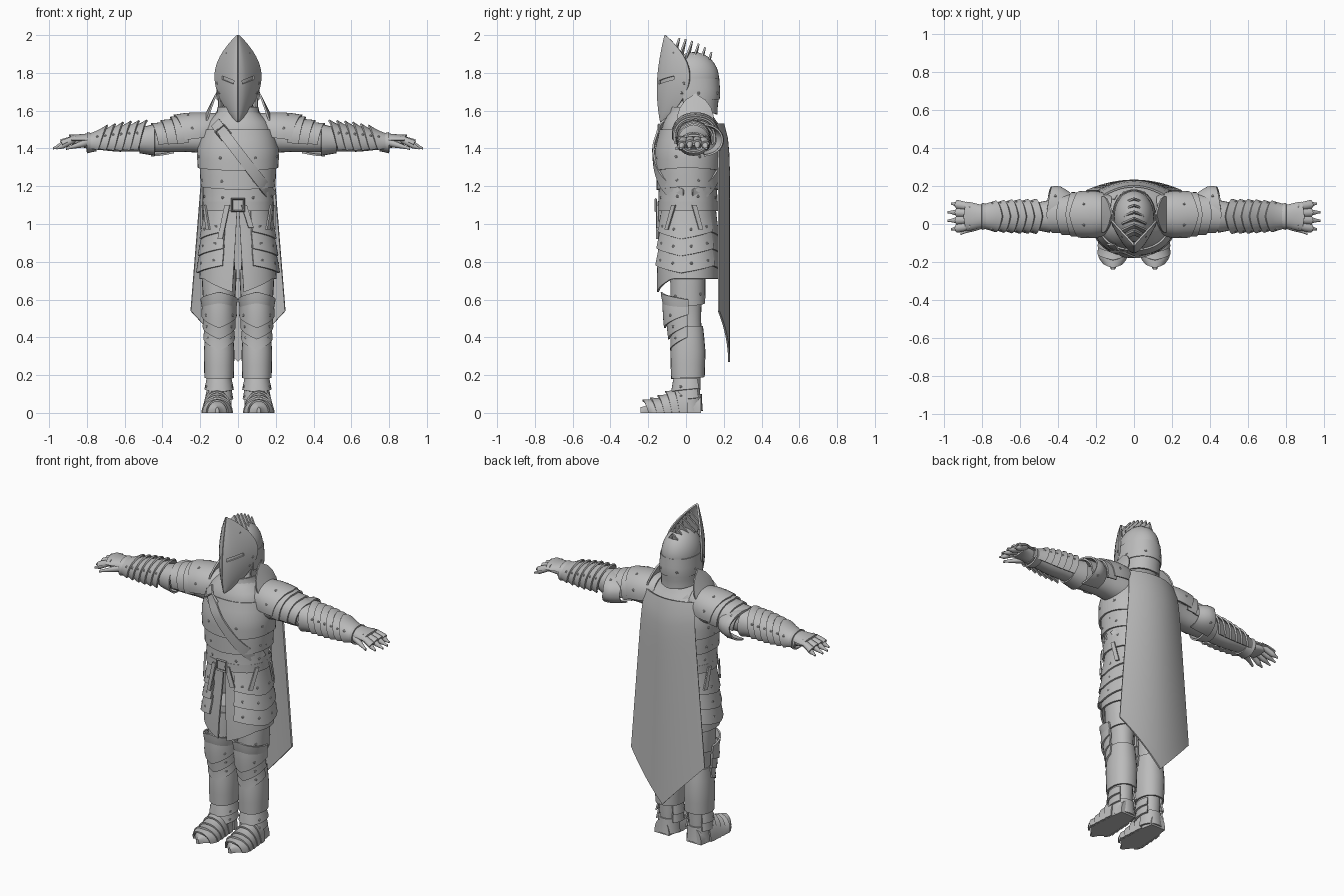
import bpy, bmesh
from math import sin, cos, pi, radians, copysign
from mathutils import Matrix, Vector

if "Cube" in bpy.data.objects:
    bpy.data.objects.remove(bpy.data.objects["Cube"], do_unlink=True)

steel = bpy.data.materials.new("steel_grey")
steel.use_nodes = True
steel.diffuse_color = (0.5, 0.5, 0.5, 1)
steel.node_tree.nodes["Principled BSDF"].inputs["Base Color"].default_value = steel.diffuse_color
BULGE = 2.2
parts = []


def finish(name, bm, thickness, mirror):
    bmesh.ops.recalc_face_normals(bm, faces=bm.faces)
    mesh = bpy.data.meshes.new(name)
    bm.to_mesh(mesh)
    bm.free()
    mesh.materials.append(steel)
    part = bpy.data.objects.new(name, mesh)
    bpy.context.collection.objects.link(part)
    if thickness:
        solidify = part.modifiers.new("Thickness", 'SOLIDIFY')
        solidify.thickness, solidify.offset = thickness, 0
    if mirror:
        part.modifiers.new("Mirror", 'MIRROR')
    parts.append(part)


def skin(name, rows, mirror=True, filled=False, holes=(), rivets=()):
    """Join rows of points into a sheet, or into a filled solid."""
    bm = bmesh.new()
    lines = [[bm.verts.new(p) for p in row] for row in rows]
    for i, (upper, lower) in enumerate(zip(lines, lines[1:])):
        for j in range(len(upper) - 1):
            if (i, j) not in holes:
                bm.faces.new((upper[j], upper[j + 1], lower[j + 1], lower[j]))
    bmesh.ops.remove_doubles(bm, verts=bm.verts, dist=0.0001)
    if filled:
        bmesh.ops.holes_fill(bm, edges=bm.edges)
    for place in rivets:
        bmesh.ops.create_icosphere(bm, subdivisions=1, radius=0.005, matrix=Matrix.Translation(place))
    finish(name, bm, 0 if filled else 0.01, mirror)


def limb(axis, start, *stations, end=None):
    """Body volume: stations of (position, half width, half depth) about a centre line."""
    return axis, Vector(start), Vector(end or start), sorted(stations)


def section(body, pos):
    axis, start, end, stations = body
    first, last = stations[0][0], stations[-1][0]
    for a, b in zip(stations, stations[1:]):
        if pos <= b[0]:
            break
    t = max(0, min(1, (pos - a[0]) / (b[0] - a[0])))
    t *= t * (3 - 2 * t)
    centre = start.lerp(end, (pos - first) / (last - first))
    return *centre, a[1] + (b[1] - a[1]) * t, a[2] + (b[2] - a[2]) * t


def surface(body, pos, angle, gap=0.0, shift=0.0):
    """Point on a body; angle zero is the front of upright bodies, the top of others."""
    c, d, r, q = section(body, pos)
    s, k = (copysign(abs(v) ** (2 / BULGE), v) for v in (sin(radians(angle)), cos(radians(angle))))
    side, out = c + (r + gap) * s, (q + gap) * k
    if body[0] == 'z':
        return Vector((side, d - out, pos + shift))
    if body[0] == 'x':
        return Vector((pos + shift, side, d + out))
    return Vector((side, pos + shift, max(0, d + out)))


def shell(name, body, start, stop, inner=0.004, outer=0.014, arc=360, mid=0, dip=0.0, lift=0.0,
          rivets=0, mirror=True):
    """Armour lame over a body, flaring to its far edge, where a chevron dips and lifts."""
    def point(t, u):
        peak = t * (1 - 2 * abs(u))
        return surface(body, start + (stop - start) * t, mid + arc * u,
                       inner + (outer - inner) * t + lift * peak * peak, dip * peak)
    rows = [[point(i / 4, j / 24 - 0.5) for j in range(25)] for i in range(5)]
    studs = [point(0.7, (k + 0.5) / rivets - 0.5) for k in range(rivets)]
    skin(name, rows, mirror, rivets=studs)


def solid(name, body, mirror=True):
    low, high = body[-1][0][0], body[-1][-1][0]
    skin(name, [[surface(body, low + (high - low) * i / 16, 15 * j) for j in range(25)]
                for i in range(17)], mirror, True)


def fin(name, body, base, height):
    """Upright pointed crest rising from a body."""
    angles = range(-60, 61, 15)
    rise = [1 - abs(a) / 60 for a in angles]
    skin(name, [[surface(body, base - height * h * t / 2, a, height * h * t)
                 for a, h in zip(angles, rise)] for t in (0, 0.5, 1)])


def ribbon(name, body, angle, lean, top, low, mirror=True, half=4):
    skin(name, [[surface(body, z, angle + turn + side, 0.025) for side in (-half, half)]
                for z, turn in ((top, 0), (low, lean))], mirror)


def buckle(name, size, place, turn):
    bpy.ops.mesh.primitive_torus_add(major_segments=4, minor_segments=4, major_radius=size,
                                     minor_radius=0.007, location=place, rotation=(pi / 2, turn, 0))
    part = bpy.context.object
    part.name = name
    part.data.materials.append(steel)
    parts.append(part)


# Torso with front and back lames
torso = limb('z', (0, 0.01), (1.08, 0.165, 0.135), (1.4, 0.2, 0.16), (1.5, 0.18, 0.14), (1.65, 0.07, 0.08))
solid("torso", torso, False)
for label, mid in (("front", 0), ("back", 180)):
    for name, top, low in (("breastplate", 1.5, 1.3), ("belly_plate", 1.32, 1.2), ("waist_plate", 1.22, 1.12)):
        shell(f"{name}_{label}", torso, top, low, outer=0.017, arc=190, mid=mid, dip=-0.02, rivets=4, mirror=False)

# Neck guard and mantle
neck = limb('z', (0, 0.02), (1.5, 0.17, 0.14), (1.6, 0.1, 0.1))
shell("gorget", neck, 1.62, 1.52, dip=-0.03, mirror=False)
shell("mantle", neck, 1.6, 1.5, outer=0.04, arc=180, mid=180, dip=-0.03, mirror=False)


# Diagonal chest strap
def strap_point(x, z, side):
    c, d, r, q = section(torso, z)
    depth = q * max(0, 1 - abs(x / r) ** BULGE) ** (1 / BULGE)
    return x, d + side * (depth + 0.024), z


for label, side in (("front", -1), ("back", 1)):
    path = [0.3 * i / 20 - 0.12 for i in range(21)]
    skin(f"strap_{label}", [[strap_point(x + w, 1.38 - 1.3 * x + w, side) for x in path]
                            for w in (-0.02, 0, 0.02)], False)
buckle("strap_buckle", 0.04, (-0.08, -0.145, 1.485), 0.1)

# Belt with hanging straps
skirt = limb('z', (0, 0.01), (0.7, 0.2, 0.16), (1.1, 0.17, 0.14))
shell("belt", skirt, 1.12, 1.07, inner=0.015, outer=0.015, mirror=False)
buckle("belt_buckle", 0.045, (0, -0.16, 1.1), pi / 4)
ribbon("belt_tail", skirt, -15, -10, 1.1, 0.92, False)
ribbon("belt_end", skirt, 8, 10, 1.1, 0.98, False)
ribbon("hip_strap_front", skirt, 65, -15, 1.1, 0.97)
ribbon("hip_strap_rear", skirt, 100, 12, 1.1, 0.97)


# Split tunic, its hem hanging lowest beside the front slit
def tunic_point(t, u):
    angle = 1 + 6 * t + (179 - 6 * t) * u
    hem = 0.71 - 0.08 * max(0, 1 - angle / 60)
    p = surface(skirt, 1.08 + (hem - 1.08) * t, angle)
    return p


skin("tunic", [[tunic_point(i / 5, j / 24) for j in range(25)] for i in range(6)])
for i in range(3):
    top = 1.07 - 0.09 * i
    shell(f"tasset_side_{i + 1}", skirt, top, top - 0.11, outer=0.02, arc=120, mid=80, dip=-0.04, rivets=4)
    shell(f"tasset_rear_{i + 1}", skirt, top, top - 0.11, outer=0.016, arc=90, mid=180, dip=-0.03, mirror=False)

# Legs, greaves, knee and ankle lames
leg = limb('z', (0.1, 0.01), (0, 0.05, 0.06), (0.19, 0.057, 0.068), (0.32, 0.066, 0.078),
           (0.5, 0.06, 0.07), (0.8, 0.085, 0.085))
knee = limb('z', (0.1, 0), (0.4, 0.065, 0.065), (0.6, 0.08, 0.115))
solid("leg", leg)
shell("greave", leg, 0.46, 0.19, outer=0.016, dip=-0.01)
shell("thigh_lame", leg, 0.76, 0.58, dip=-0.03, rivets=4)
shell("knee_guard", knee, 0.53, 0.6, arc=190, dip=0.04)
for i in range(3):
    top = 0.59 - 0.06 * i
    shell(f"knee_lame_{i + 1}", knee, top, top - 0.07, arc=190, dip=-0.07, rivets=2)
for i in range(2):
    top = 0.18 - 0.05 * i
    shell(f"ankle_lame_{i + 1}", leg, top, top - 0.05, outer=0.018, arc=260, dip=-0.02, rivets=2)

# Feet
foot = limb('y', (0.11, 0), (0.08, 0.05, 0.09), (0, 0.06, 0.12), (-0.16, 0.068, 0.06), (-0.24, 0.01, 0.03))
solid("foot", foot)
shell("heel_guard", leg, 0.1, 0.01, arc=180, mid=180)
for i in range(5):
    y = 0.01 - 0.04 * i
    shell(f"foot_lame_{i + 1}", foot, y, y - 0.045, outer=0.01, arc=180, dip=-0.035, lift=0.008)

# Arms and shoulders
arm = limb('x', (0.04, 1.46), (0.1, 0.09, 0.09), (0.3, 0.07, 0.07), (0.6, 0.06, 0.056),
           (0.8, 0.05, 0.035), end=(0.04, 1.43))
shoulder = limb('x', (0.05, 1.49), (0.1, 0.09, 0.09), (0.2, 0.11, 0.1), (0.5, 0.07, 0.055), end=(0.05, 1.44))
elbow = limb('x', (0.07, 1.445), (0.3, 0.08, 0.06), (0.42, 0.115, 0.07), (0.5, 0.1, 0.07))
solid("arm", arm)
shell("shoulder_plate", shoulder, 0.12, 0.28, arc=200, dip=0.06, rivets=4)
fin("shoulder_fin", shoulder, 0.17, 0.11)
for i in range(3):
    x = 0.26 + 0.05 * i
    shell(f"upper_arm_lame_{i + 1}", shoulder, x, x + 0.06, outer=0.016, arc=220, dip=0.04)
shell("elbow_cop", elbow, 0.34, 0.46, arc=180, mid=80, dip=-0.03, rivets=2)
shell("elbow_cuff", arm, 0.52, 0.44, outer=0.016)
for i in range(6):
    x = 0.53 + 0.042 * i
    shell(f"forearm_lame_{i + 1}", arm, x + 0.07, x, outer=0.024, arc=250, dip=-0.05, lift=0.026, rivets=2)
shell("wrist_cuff", arm, 0.75, 0.8, outer=0.016)

# Gauntlet hands
palm = limb('x', (0.04, 1.435), (0.76, 0.05, 0.04), (0.88, 0.06, 0.02))
solid("palm", palm)
shell("knuckle_plate", palm, 0.8, 0.88, arc=160, dip=0.015)
for j in range(4):
    spread = j - 1.5
    finger = limb('x', (0.04 + 0.033 * spread, 1.45), (0.86, 0.017, 0.018), (0.92, 0.017, 0.018),
                  (0.99 - 0.02 * abs(spread), 0.006, 0.006), end=(0.04 + 0.045 * spread, 1.4))
    solid(f"finger_{j + 1}", finger)
    shell(f"finger_guard_{j + 1}", finger, 0.88, 0.93, inner=0, outer=0.004, arc=160, dip=0.01)
solid("thumb", limb('x', (0, 1.43), (0.8, 0.025, 0.02), (0.91, 0.008, 0.008), end=(-0.05, 1.4)))

# Helmet skull and rear guards
bm = bmesh.new()
bmesh.ops.create_uvsphere(bm, u_segments=32, v_segments=16, radius=1,
                          matrix=Matrix.Translation((0, 0.04, 1.77)) @ Matrix.Diagonal((0.105, 0.135, 0.14, 1)))
finish("helmet_skull", bm, 0, False)
head = limb('z', (0, 0.035), (1.6, 0.09, 0.115), (1.7, 0.1, 0.132), (1.8, 0.1, 0.132))
shell("helmet_band", head, 1.77, 1.66, outer=0.012, arc=210, mid=180, rivets=4, mirror=False)
shell("nape_guard", head, 1.68, 1.6, outer=0.012, arc=220, mid=180, dip=-0.02, mirror=False)


# Pointed visor with open eye slits and a lining behind them
def visor_point(v, t, inset=0.0):
    swell = max(0, sin(pi * v ** 1.3)) ** 0.7
    ridge = inset - 0.11 - 0.04 * sin(0.8 * pi * v)
    return 0.12 * swell * t, ridge + 0.17 * swell * t ** 1.6, 2 - 0.46 * v + 0.05 * swell * t


skin("visor", [[visor_point(i / 24, j / 6) for j in range(7)] for i in range(25)],
     holes=[(13, j) for j in (1, 2, 3)], rivets=[visor_point(v, 0.9) for v in (0.65, 0.75)])
skin("eye_lining", [[visor_point(v, j / 6, 0.018) for j in range(6)] for v in (0.5, 0.57, 0.64)])

# Crest of overlapping swept plumes
for i in range(6):
    y, z = 0.034 * i - 0.035, 1.985 - 0.0025 * i * (i + 1)
    skin(f"crest_plume_{i + 1}", [[(0, y - 0.02, z - 0.1), (0, y, z)],
                                  [(0.05, y - 0.04, z - 0.12), (0.065, y - 0.03, z - 0.08)]])

# Cape with a bent top and a pointed hem
skin("cape", [[(u * (0.17 + 0.08 * v), 0.228 - 0.055 * u * u - 0.03 * (1 - v) ** 16,
                1.53 * (1 - v) + v * (0.27 + 0.27 * abs(u)))
               for u in [k / 8 for k in range(-8, 9)]] for v in [k / 16 for k in range(17)]], False)

# Smooth shading with sharp creases
bpy.ops.object.select_all(action='DESELECT')
for part in parts:
    part.select_set(True)
bpy.context.view_layer.objects.active = parts[0]
bpy.ops.object.convert(target='MESH')
bpy.ops.object.shade_smooth_by_angle(angle=radians(35))
